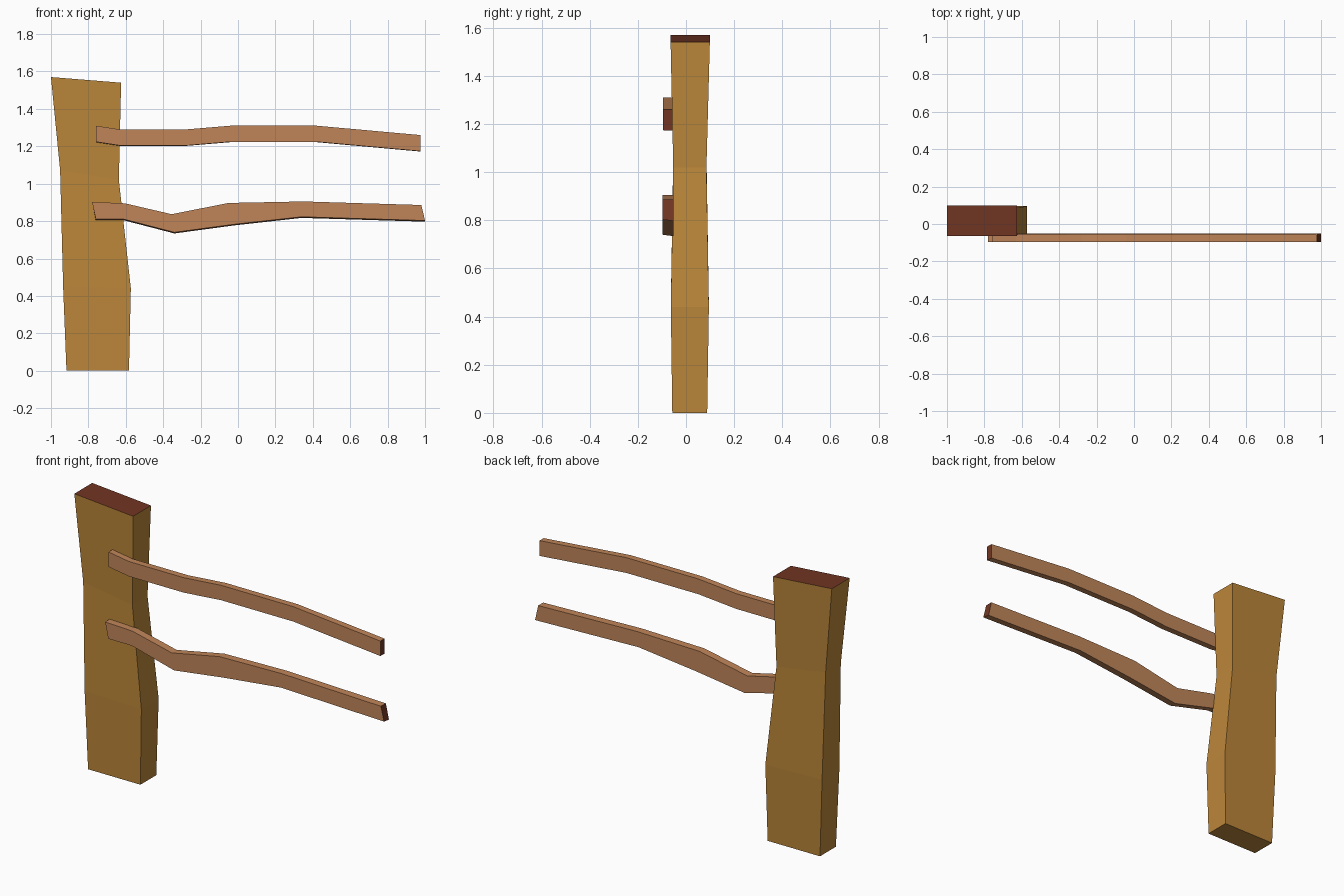
import bpy, bmesh
from mathutils import Vector

cube = bpy.data.objects.get("Cube")
if cube:
    bpy.data.objects.remove(cube, do_unlink=True)


def material(name, color):
    m = bpy.data.materials.new(name)
    m.use_nodes = True
    m.diffuse_color = (*color, 1)
    m.node_tree.nodes["Principled BSDF"].inputs["Base Color"].default_value = (*color, 1)
    return m


post_wood = material("golden post wood", (0.50, 0.24, 0.042))
rail_wood = material("tan rail wood", (0.53, 0.235, 0.10))
cut_wood = material("red brown cut wood", (0.165, 0.036, 0.017))


def loft(name, rings, mats, is_cut):
    """Bridge four-cornered rings into a beam; faces passing is_cut get the second material."""
    bm = bmesh.new()
    loops = [[bm.verts.new(p) for p in ring] for ring in rings]
    for a, b in zip(loops, loops[1:]):
        for i in range(4):
            j = (i + 1) % 4
            bm.faces.new((a[i], a[j], b[j], b[i]))
    bm.faces.new(loops[0])
    bm.faces.new(loops[-1])
    bmesh.ops.recalc_face_normals(bm, faces=bm.faces)
    bm.normal_update()
    for f in bm.faces:
        f.material_index = int(is_cut(f.normal))
    mesh = bpy.data.meshes.new(name)
    bm.to_mesh(mesh)
    bm.free()
    for m in mats:
        mesh.materials.append(m)
    obj = bpy.data.objects.new(name, mesh)
    bpy.context.collection.objects.link(obj)
    return obj


# Post: left x, its z, right x, its z, front y, back y
sections = [
    (-0.917, 0, -0.583, 0, -0.057, 0.088),
    (-0.935, 0.45, -0.573, 0.44, -0.063, 0.095),
    (-0.951, 1.07, -0.637, 1.02, -0.053, 0.085),
    (-1.0, 1.57, -0.625, 1.54, -0.064, 0.099),
]
loft("post",
     [[(l, f, zl), (r, f, zr), (r, b, zr), (l, b, zl)] for l, zl, r, zr, f, b in sections],
     (post_wood, cut_wood), lambda n: n.z > 0.7)


# Rails: top and bottom outlines in x and z, with a slight twist in depth
def rail(name, top, bottom, front, back, twist):
    rings = []
    for (tx, tz), (bx, bz) in zip(top, bottom):
        rings.append([(tx, front, tz), (tx, back, tz),
                      (bx, back, bz - twist), (bx, front, bz + twist)])
    return loft(name, rings, (rail_wood, cut_wood), lambda n: abs(n.x) > 0.8)


upper = [(-0.76, 1.31), (-0.63, 1.29), (-0.28, 1.29), (-0.04, 1.31), (0.42, 1.31), (0.975, 1.26)]
rail("upper_rail", upper, [(x, z - 0.087) for x, z in upper], -0.095, -0.057, 0.001)
rail("lower_rail",
     [(-0.78, 0.902), (-0.605, 0.895), (-0.355, 0.837), (-0.05, 0.897), (0.35, 0.905), (0.98, 0.886)],
     [(-0.76, 0.807), (-0.61, 0.807), (-0.34, 0.737), (-0.02, 0.78), (0.34, 0.82), (1.0, 0.80)],
     -0.097, -0.052, 0.003)
